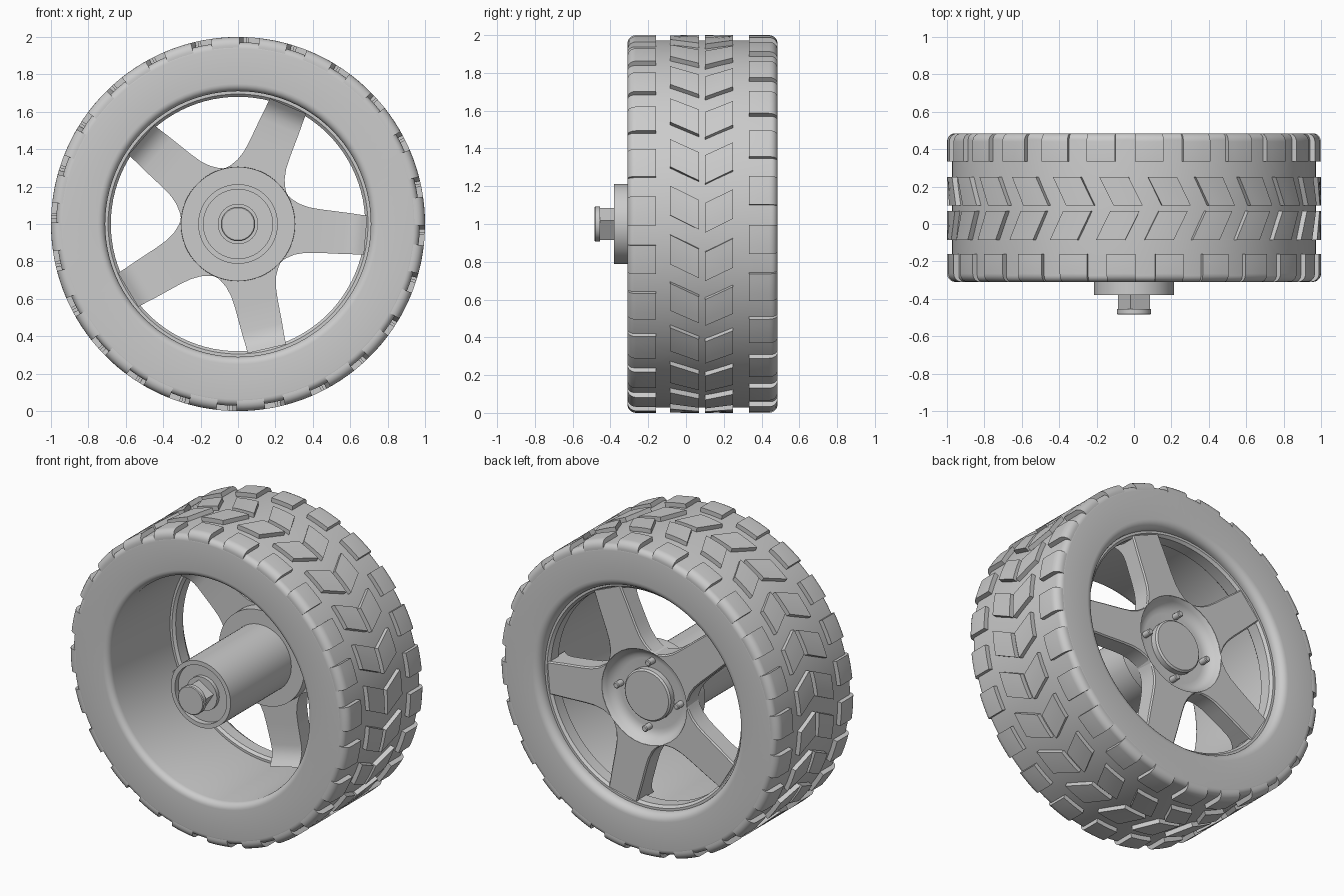
import bpy, bmesh, math
from math import sin, cos, pi, radians

if "Cube" in bpy.data.objects:
    bpy.data.objects.remove(bpy.data.objects["Cube"], do_unlink=True)

GREY = (0.6, 0.6, 0.6, 1)
mat = bpy.data.materials.new("plain_grey")
mat.use_nodes = True
mat.diffuse_color = GREY
mat.node_tree.nodes["Principled BSDF"].inputs["Base Color"].default_value = GREY


def polar(r, a, y):
    # the axle runs along y at height 1
    return (r * cos(a), y, 1 + r * sin(a))


def finish(name, bm):
    bmesh.ops.remove_doubles(bm, verts=bm.verts, dist=1e-5)
    bmesh.ops.dissolve_degenerate(bm, edges=bm.edges, dist=1e-6)
    bmesh.ops.recalc_face_normals(bm, faces=bm.faces)
    mesh = bpy.data.meshes.new(name)
    bm.to_mesh(mesh)
    bm.free()
    mesh.materials.append(mat)
    ob = bpy.data.objects.new(name, mesh)
    bpy.context.collection.objects.link(ob)
    bpy.ops.object.select_all(action="DESELECT")
    ob.select_set(True)
    bpy.context.view_layer.objects.active = ob
    bpy.ops.object.shade_smooth_by_angle(angle=radians(32))


def revolve(bm, profile, n, closed=False, shift=(0, 0), start=0):
    # revolve (y, radius) points; shift moves the axis in x and z
    rings = []
    for k in range(n):
        ring = []
        for y, r in profile:
            x, yy, z = polar(r, radians(start) + 2 * pi * k / n, y)
            ring.append(bm.verts.new((x + shift[0], yy, z + shift[1])))
        rings.append(ring)
    m = len(profile)
    for k in range(n):
        a, b = rings[k], rings[(k + 1) % n]
        for i in range(m if closed else m - 1):
            j = (i + 1) % m
            bm.faces.new((a[i], a[j], b[j], b[i]))


def lathe(name, profile, n=96, **options):
    bm = bmesh.new()
    revolve(bm, profile, n, **options)
    finish(name, bm)


def arc(cy, cr, rad, a0, a1, steps=6):
    # rounded corner in the (y, radius) plane
    out = []
    for i in range(steps + 1):
        a = radians(a0 + (a1 - a0) * i / steps)
        out.append((cy + rad * cos(a), cr + rad * sin(a)))
    return out


def tread_row(name, section, first, width, slant=0.0, count=24, steps=4):
    # blocks swept along the circumference; slant turns them into chevrons
    bm = bmesh.new()
    mid = (section[0][0] + section[-1][0]) / 2
    m = len(section)
    for k in range(count):
        base = radians(first + 360 / count * k)
        rings = []
        for s in range(steps + 1):
            a = base + radians(width) * (s / steps - 0.5)
            rings.append([bm.verts.new(polar(r, a + slant * (y - mid), y))
                          for y, r in section])
        for a, b in zip(rings, rings[1:]):
            for i in range(m):
                j = (i + 1) % m
                bm.faces.new((a[i], a[j], b[j], b[i]))
        bm.faces.new(rings[0])
        bm.faces.new(rings[-1][::-1])
    finish(name, bm)


# tyre body, with rounded shoulders and lips
FRONT, BACK = -0.31, 0.485
BASE, LIP = 0.972, 0.71
tyre = (arc(FRONT + 0.035, BASE - 0.035, 0.035, 180, 90)
        + arc(BACK - 0.035, BASE - 0.035, 0.035, 90, 0)
        + arc(BACK - 0.05, LIP + 0.05, 0.05, 0, -90)
        + arc(FRONT + 0.04, LIP + 0.04, 0.04, -90, -180))
lathe("tyre", tyre, closed=True)

# shoulder blocks wrap round the tyre corners, flush with the side walls
front_block = ([(FRONT + 0.02, 0.93), (FRONT + 0.001, 0.94)]
               + arc(FRONT + 0.045, 0.955, 0.045, 180, 90, 5)
               + [(-0.16, 1.0), (-0.16, 0.95)])
back_block = ([(0.333, 0.95), (0.333, 1.0)]
              + arc(BACK - 0.045, 0.955, 0.045, 90, 0, 5)
              + [(BACK - 0.001, 0.94), (BACK - 0.02, 0.93)])
tread_row("front_shoulder_tread", front_block, 4, 8.8)
tread_row("back_shoulder_tread", back_block, 10.3, 8.8)


# two chevron rows in the middle
def flat_block(y0, y1):
    return [(y0, 0.95), (y0, 1.0), (y1, 1.0), (y1, 0.95)]


tread_row("front_chevron_tread", flat_block(-0.085, 0.07), 5, 9, slant=-0.5)
tread_row("back_chevron_tread", flat_block(0.1, 0.25), 4, 9, slant=0.5)

# rim ring that carries the spokes
lathe("rim_ring", [(0.32, 0.72), (0.32, 0.695), (0.335, 0.68),
                   (0.41, 0.68), (0.425, 0.695), (0.425, 0.72)], closed=True)

# five spokes: edge distance, half width, inner bulge, front depth
STATIONS = [(0.247, 0.179, 0.058, 0.31), (0.275, 0.158, 0.045, 0.31),
            (0.315, 0.137, 0.025, 0.31), (0.37, 0.122, 0.008, 0.31),
            (0.44, 0.116, 0, 0.31), (0.57, 0.111, 0, 0.31),
            (0.605, 0.109, 0, 0.305), (0.635, 0.107, 0, 0.293),
            (0.66, 0.106, 0, 0.275), (0.685, 0.105, 0, 0.25)]
ACROSS = (-1, -0.93, -0.6, -0.3, 0, 0.3, 0.6, 0.93, 1)
COLS = len(ACROSS) - 1
bm = bmesh.new()
for k in range(5):
    turn = radians(-5 + 72 * k)
    front, back = [], []
    for u, half, bulge, yf in STATIONS:
        rows = ([], [])
        for c, t in enumerate(ACROSS):
            p, q = u + bulge * (1 - t * t), half * t
            x, z = p * cos(turn) - q * sin(turn), p * sin(turn) + q * cos(turn)
            edge = 0.008 if c in (0, COLS) else 0
            rows[0].append(bm.verts.new((x, yf, 1 + z)))
            rows[1].append(bm.verts.new((x, 0.425 - edge, 1 + z)))
        front.append(rows[0])
        back.append(rows[1])
    last = len(STATIONS) - 1
    for i in range(last):
        for g in (front, back):
            for c in range(COLS):
                bm.faces.new((g[i][c], g[i + 1][c], g[i + 1][c + 1], g[i][c + 1]))
        for c in (0, COLS):
            bm.faces.new((front[i][c], front[i + 1][c], back[i + 1][c], back[i][c]))
    for i in (0, last):
        for c in range(COLS):
            bm.faces.new((front[i][c], front[i][c + 1], back[i][c + 1], back[i][c]))
finish("spokes", bm)

# hub with a dished back and a raised centre cap
lathe("hub", [(0.24, 0), (0.24, 0.305), (0.415, 0.308), (0.425, 0.306),
              (0.42, 0.30), (0.395, 0.288), (0.372, 0.27), (0.358, 0.245),
              (0.355, 0.22), (0.355, 0)], n=64)
lathe("centre_cap", [(0.34, 0.165), (0.39, 0.165), (0.40, 0.155), (0.40, 0)], n=48)

# four wheel studs round the cap
bm = bmesh.new()
for k in range(4):
    a = radians(3 + 90 * k)
    revolve(bm, [(0.345, 0), (0.345, 0.02), (0.405, 0.02), (0.41, 0.015), (0.41, 0)],
            12, shift=(0.215 * cos(a), 0.215 * sin(a)))
finish("wheel_studs", bm)

# axle sleeve with a recessed front end
lathe("axle_sleeve", [(0.25, 0), (0.25, 0.213), (-0.38, 0.213), (-0.38, 0.185),
                      (-0.345, 0.185), (-0.345, 0)], n=64)
lathe("axle_collar", [(-0.34, 0), (-0.34, 0.108), (-0.37, 0.108), (-0.37, 0)], n=48)

# axle end: square neck and round head
lathe("axle_neck", [(-0.36, 0), (-0.36, 0.088), (-0.462, 0.088), (-0.462, 0)],
      n=4, start=13)
lathe("axle_head", [(-0.455, 0), (-0.455, 0.092), (-0.48, 0.092),
                    (-0.485, 0.087), (-0.485, 0)], n=32)
